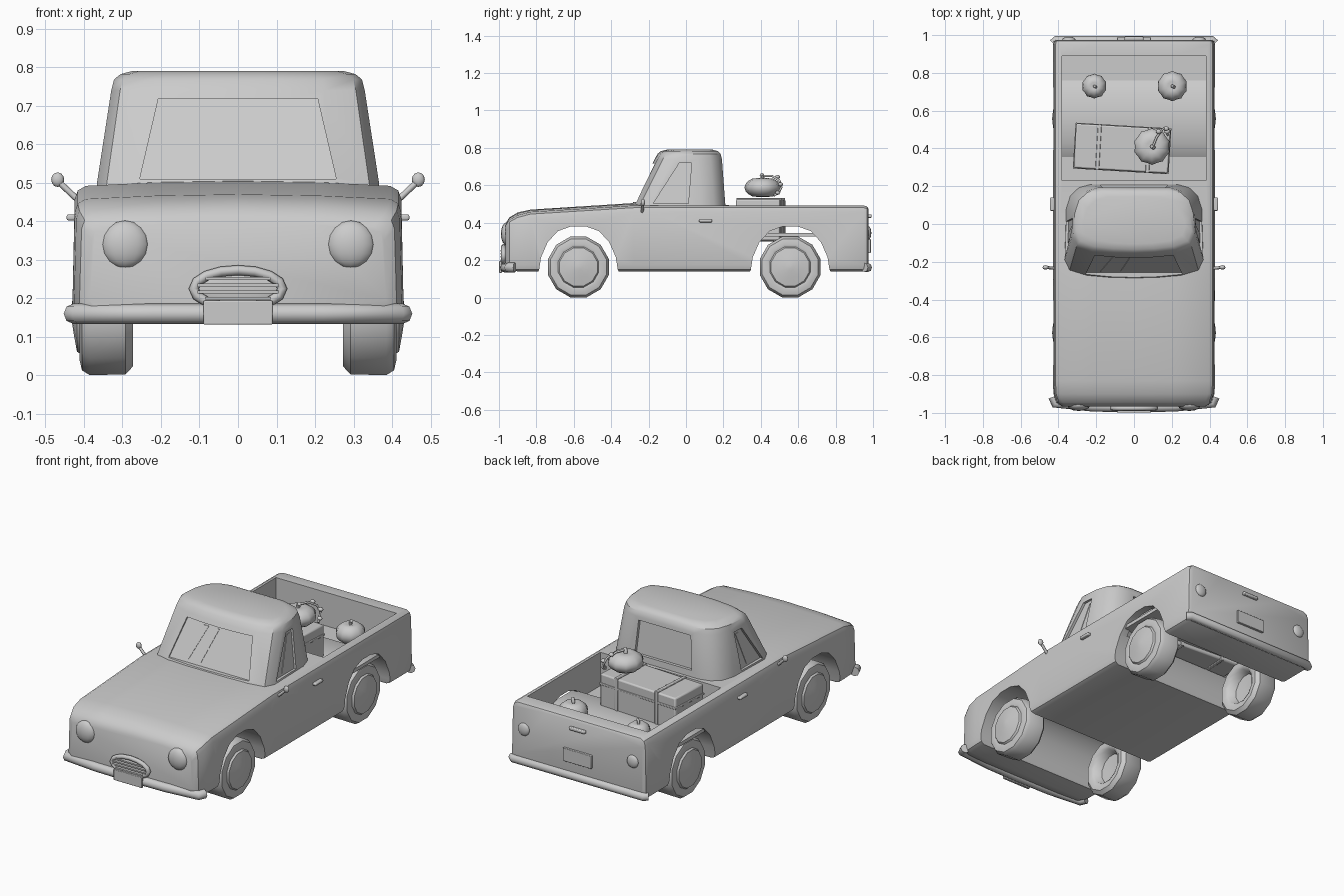
import bpy, bmesh, math
from mathutils import Vector

if "Cube" in bpy.data.objects:
    bpy.data.objects.remove(bpy.data.objects["Cube"])


def finish(ob, angle=35):
    for o in bpy.context.selected_objects:
        o.select_set(False)
    ob.select_set(True)
    bpy.context.view_layer.objects.active = ob
    bpy.ops.object.shade_smooth_by_angle(angle=math.radians(angle))
    return ob


def make(name, verts, faces, angle=35):
    me = bpy.data.meshes.new(name)
    me.from_pydata([tuple(v) for v in verts], [], faces)
    bm = bmesh.new()
    bm.from_mesh(me)
    bmesh.ops.remove_doubles(bm, verts=bm.verts, dist=1e-5)
    bmesh.ops.recalc_face_normals(bm, faces=bm.faces)
    bm.to_mesh(me)
    bm.free()
    ob = bpy.data.objects.new(name, me)
    bpy.context.collection.objects.link(ob)
    return finish(ob, angle)


def loft(name, rings, angle=35):
    n = len(rings[0])
    verts = [v for r in rings for v in r]
    faces = [(i * n + j, i * n + (j + 1) % n, (i + 1) * n + (j + 1) % n, (i + 1) * n + j)
             for i in range(len(rings) - 1) for j in range(n)]
    faces += [tuple(range(n)), tuple(range(len(verts) - n, len(verts)))]
    return make(name, verts, faces, angle)


def prism(name, pts, vec):
    return loft(name, [pts, [Vector(p) + Vector(vec) for p in pts]])


def bevel(ob, width, segments=2):
    m = ob.modifiers.new("bevel", 'BEVEL')
    m.width, m.segments = width, segments
    return ob


def box(name, loc, size, rot=0, bev=0):
    x, y, z = [s / 2 for s in size]
    ob = prism(name, [(-x, -y, -z), (x, -y, -z), (x, y, -z), (-x, y, -z)], (0, 0, 2 * z))
    ob.location, ob.rotation_euler.z = loc, rot
    return bevel(ob, bev) if bev else ob


def cut(ob, cutters):
    bpy.context.view_layer.objects.active = ob
    for c in cutters:
        m = ob.modifiers.new("cut", 'BOOLEAN')
        m.object, m.solver = c, 'EXACT'
        bpy.ops.object.modifier_apply(modifier=m.name)
        bpy.data.objects.remove(c)
    finish(ob)


def ball(name, loc, size, seg=12, rings=8):
    bpy.ops.mesh.primitive_uv_sphere_add(segments=seg, ring_count=rings, radius=1, location=loc)
    ob = bpy.context.object
    ob.name, ob.scale = name, size
    return finish(ob, 60)


def tube(name, pts, r, cyclic=False):
    cu = bpy.data.curves.new(name, 'CURVE')
    cu.dimensions, cu.bevel_depth, cu.bevel_resolution, cu.use_fill_caps = '3D', r, 2, True
    sp = cu.splines.new('POLY')
    sp.points.add(len(pts) - 1)
    for p, c in zip(sp.points, pts):
        p.co = (*c, 1)
    sp.use_cyclic_u = cyclic
    ob = bpy.data.objects.new(name, cu)
    bpy.context.collection.objects.link(ob)
    return ob


def mirrored(half):
    # closed ring from a half outline whose first and last points lie on x = 0
    return half + [(-x, y, z) for x, y, z in reversed(half[1:-1])]


# body: cross-sections along y (y, half width, shoulder z, centre z, bottom z)
rings = []
for y, w, zs, zc, zb in [(-.965, .385, .385, .395, .16), (-.945, .412, .415, .428, .145),
                         (-.90, .426, .44, .455, .14), (-.83, .43, .458, .47, .14),
                         (-.28, .43, .492, .505, .14), (-.18, .43, .492, .496, .14),
                         (.95, .43, .492, .492, .14), (.968, .425, .487, .487, .145),
                         (.975, .41, .475, .475, .16)]:
    rings.append(mirrored([(0, y, zb), (w - .03, y, zb), (w - .008, y, zb + .01), (w, y, zb + .035),
                           (w - .006, y, zs - .035), (w - .014, y, zs - .012), (w - .035, y, zs),
                           (w * .5, y, zs * .3 + zc * .7), (0, y, zc)]))
body = loft("body", rings)

# wheel arch tunnels and cargo bed opening
arch = [(-.225, .12), (-.21, .15), (-.2, .215), (-.165, .295), (-.11, .355), (-.04, .38), (.04, .38),
        (.11, .355), (.165, .295), (.2, .215), (.21, .15), (.225, .12)]
AXLES = (-.575, .557)
cutters = [prism("arch_cutter", [(-.6, a + y, z) for y, z in arch], (1.2, 0, 0)) for a in AXLES]
cutters.append(prism("bed_cutter", [(-.382, .23, .3), (.382, .23, .3), (.382, .89, .3), (-.382, .89, .3)], (0, 0, .4)))
cut(body, cutters)

# raised bed floor over the rear axle
prism("bed_hump", [(-.415, y, z) for y, z in [(.36, .285), (.41, .325), (.705, .325), (.755, .285),
                                               (.76, .302), (.69, .345), (.43, .345), (.355, .302)]], (.83, 0, 0))

# cab: plan outlines stacked in z (z, half width, front y, back y)
rings = []
for z, w, f, b in [(.46, .37, -.295, .212), (.5, .366, -.288, .21), (.74, .329, -.168, .192),
                   (.768, .322, -.152, .185), (.782, .305, -.135, .17), (.79, .275, -.105, .145)]:
    rings.append(mirrored([(0, f, z), (w * .35, f + .004, z), (w * .68, f + .016, z), (w * .93, f + .045, z),
                           (w, f + .10, z), (w - .008, b - .13, z), (w - .03, b - .06, z),
                           (w - .075, b - .018, z), (w - .14, b, z), (0, b, z)]))
cab = loft("cab", rings)


def shield(x, z, d):
    return (x, -.288 + .5 * (z - .5) + d, z)


def side_pt(s, y, z, d):
    return (s * (.364 - .153 * (z - .5) - d), y, z)


# window recesses
cutters = [prism("shield_cutter", [shield(x, z, .026) for x, z in
                                   [(-.255, .51), (.255, .51), (.207, .717), (-.207, .717)]], (0, -.3, 0)),
           prism("rear_cutter", [(x, .193 - .075 * (z - .5), z) for x, z in
                                 [(-.18, .53), (.18, .53), (.165, .72), (-.165, .72)]], (0, .3, 0))]
for s in (-1, 1):
    cutters.append(prism("side_cutter", [side_pt(s, y, z, .016) for y, z in
                                         [(-.175, .502), (.012, .502), (.03, .72), (-.035, .72)]], (s * .3, 0, 0)))
cut(cab, cutters)

# glass reflection stripes
for a, b, c, d in [(-.178, -.138, -.07, -.103), (-.072, -.06, -.003, -.012)]:
    prism("windscreen_stripe", [shield(a, .525, .023), shield(b, .525, .023), shield(c, .7, .023),
                                shield(d, .7, .023)], (0, .006, 0))
for s in (-1, 1):
    prism("side_glass_stripe", [side_pt(s, y, z, .013) for y, z in
                                [(-.10, .515), (-.05, .515), (.01, .70), (-.015, .70)]], (-s * .006, 0, 0))

# wheels: twelve-sided turned profile (x, radius)
tyre = [(.33, .02), (.325, .085), (.285, .1), (.273, .12), (.273, .145), (.292, .166), (.385, .168), (.405, .155),
        (.412, .125), (.408, .112), (.418, .105), (.426, .06), (.432, .02), (.433, .004)]
for a in AXLES:
    for s, side in ((-1, "left"), (1, "right")):
        loft("wheel_" + side, [[(s * x, a + r * math.cos((k + .5) * math.pi / 6),
                                 .163 + r * math.sin((k + .5) * math.pi / 6)) for k in range(12)]
                               for x, r in tyre], 40)

# bumpers
tube("front_bumper", [(-.428, -.915, .16), (-.415, -.95, .16), (-.22, -.967, .16), (0, -.971, .16),
                      (.22, -.967, .16), (.415, -.95, .16), (.428, -.915, .16)], .026)
tube("rear_bumper", [(-.428, .955, .16), (-.41, .972, .16), (.41, .972, .16), (.428, .955, .16)], .024)

# grille: oval rim, backing and slats
tube("grille_rim", [(.115 * math.cos(t * math.pi / 8), -.975, .225 + .048 * math.sin(t * math.pi / 8))
                    for t in range(16)], .013, True)
ball("grille_back", (0, -.962, .225), (.112, .012, .046), 16)
for i, w in enumerate((.17, .21, .21, .17)):
    box("grille_slat", (0, -.98, .2 + i * .017), (w, .022, .008))

# plates, tailgate handle
box("front_plate", (0, -.992, .163), (.18, .014, .062), 0, .003)
box("rear_plate", (0, .98, .275), (.18, .016, .075), 0, .003)
box("tailgate_handle", (0, .982, .435), (.1, .02, .018), 0, .005)

# paired lamps, handles and mirrors
for s in (-1, 1):
    ball("headlight", (s * .293, -.958, .34), (.062, .032, .062))
    ball("tail_light", (s * .345, .975, .345), (.036, .016, .036))
    box("door_handle", (s * .433, .105, .41), (.024, .07, .016), 0, .005)
    tube("mirror_stalk", [(s * .415, -.235, .455), (s * .465, -.23, .502)], .008)
    ball("mirror", (s * .468, -.23, .508), (.017, .012, .019), 8, 6)

# suitcase with straps
ROT = -.06
box("suitcase", (-.063, .40, .415), (.50, .235, .22), ROT, .008)
box("suitcase_lid", (-.063, .40, .468), (.508, .243, .012), ROT, .003)
for d in (-.125, .14):
    box("suitcase_strap", (-.063 + d, .40 - d * .06, .416), (.02, .245, .232), ROT, .003)


# ribbed pumpkins with stems
def pumpkin(x, y, z, r, h):
    ob = ball("pumpkin", (x, y, z), (1, 1, 1), 20, 10)
    for v in ob.data.vertices:
        rib = 1 if round(math.atan2(v.co.y, v.co.x) / (math.pi / 10)) % 2 else .93
        dip = 1 - .25 * max(0, 1 - 2 * math.hypot(v.co.x, v.co.y))
        v.co = (v.co.x * r * rib, v.co.y * r * rib, v.co.z * h * dip)
    tube("pumpkin_stem", [(x, y, z + h * .6), (x, y, z + h * 1.0), (x + .01, y - .006, z + h * 1.2)], r * .11)


pumpkin(.095, .41, .588, .097, .058)
pumpkin(-.21, .73, .39, .066, .055)
pumpkin(.203, .73, .395, .08, .06)

# curling vine beside the top pumpkin
tube("vine", [(.1, .41, .65), (.12, .46, .65), (.15, .5, .625), (.165, .51, .59), (.17, .495, .56), (.18, .47, .545)], .006)
for x, y, z in [(.13, .49, .645), (.17, .505, .605), (.175, .49, .56)]:
    ball("vine_leaf", (x, y, z), (.016, .014, .011), 6, 4)
